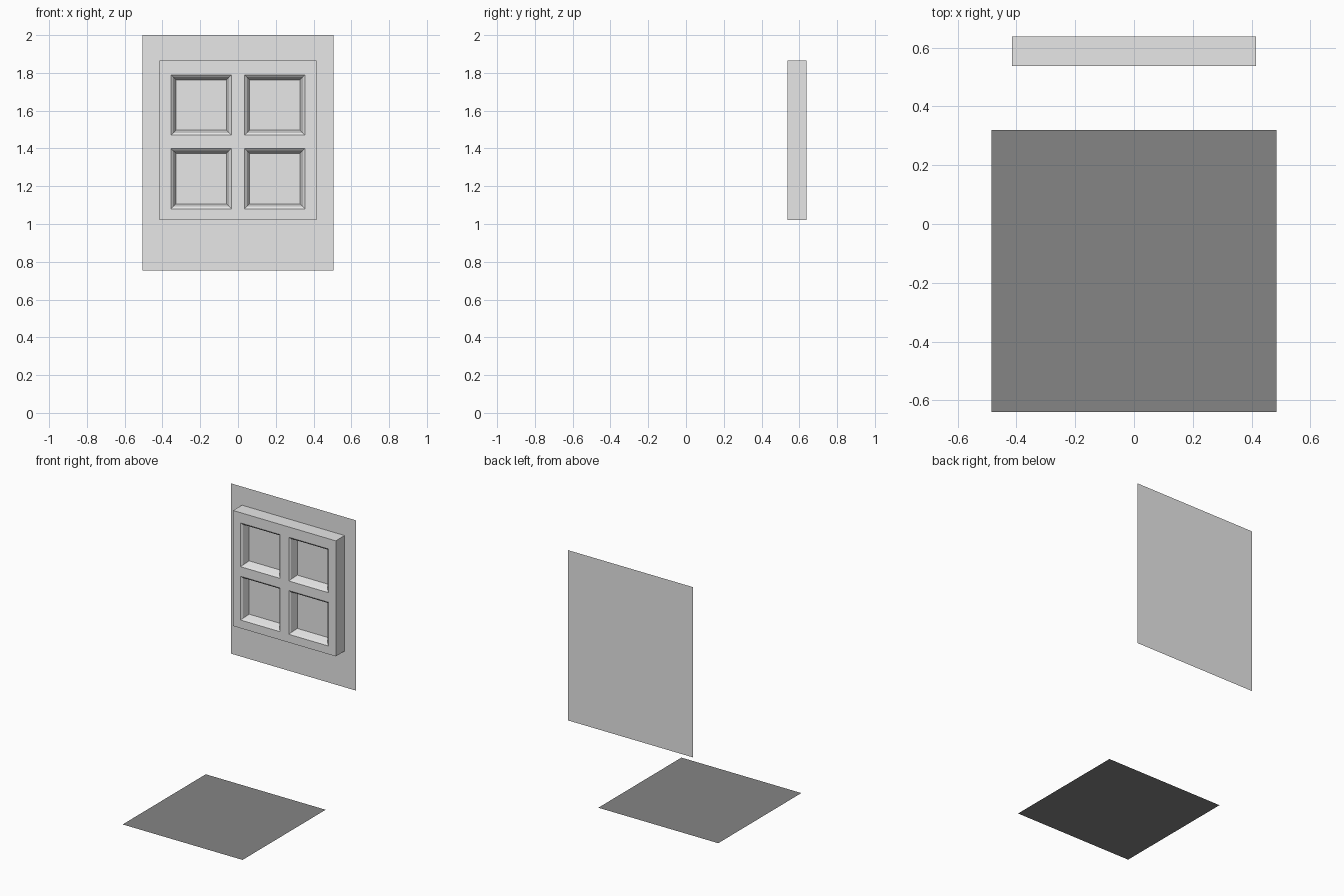
import bpy
import bmesh

cube = bpy.data.objects.get("Cube")
if cube:
    bpy.data.objects.remove(cube, do_unlink=True)


def make_material(name, value):
    mat = bpy.data.materials.new(name)
    colour = (value, value, value, 1)
    mat.diffuse_color = colour
    mat.use_nodes = True
    mat.node_tree.nodes["Principled BSDF"].inputs["Base Color"].default_value = colour
    return mat


def make_object(name, bm, mat):
    mesh = bpy.data.meshes.new(name)
    bm.to_mesh(mesh)
    bm.free()
    mesh.materials.append(mat)
    obj = bpy.data.objects.new(name, mesh)
    bpy.context.collection.objects.link(obj)
    return obj


def make_sheet(name, corners, mat):
    bm = bmesh.new()
    bm.faces.new([bm.verts.new(c) for c in corners])
    return make_object(name, bm, mat)


light_grey = make_material("light grey", 0.8)
dark_grey = make_material("dark grey", 0.235)

# Floor sheet
make_sheet("floor", [(-0.485, -0.64, 0), (0.485, -0.64, 0),
                     (0.485, 0.32, 0), (-0.485, 0.32, 0)], dark_grey)

# Wall sheet behind the window
WALL_Y = 0.64
make_sheet("wall", [(-0.505, WALL_Y, 0.755), (0.505, WALL_Y, 0.755),
                    (0.505, WALL_Y, 2), (-0.505, WALL_Y, 2)], light_grey)

# Window front: a grid whose odd cells are the four panes
FRONT_Y = 0.537
xs = [-0.415, -0.355, -0.035, 0.035, 0.355, 0.415]
zs = [1.02, 1.08, 1.40, 1.47, 1.79, 1.865]
bm = bmesh.new()
verts = [[bm.verts.new((x, FRONT_Y, z)) for z in zs] for x in xs]
panes = []
for i in range(len(xs) - 1):
    for j in range(len(zs) - 1):
        face = bm.faces.new([verts[i][j], verts[i + 1][j],
                             verts[i + 1][j + 1], verts[i][j + 1]])
        if i % 2 and j % 2:
            panes.append(face)
bm.normal_update()
rim = [e for e in bm.edges if e.is_boundary]

# Recessed panes: a small chamfer, then a deeper sloped reveal
for thickness, depth in ((0.012, -0.01), (0.015, -0.05)):
    bmesh.ops.inset_individual(bm, faces=panes, thickness=thickness,
                               depth=depth, use_even_offset=True)

# Outer sides running back to the wall
sides = bmesh.ops.extrude_edge_only(bm, edges=rim)["geom"]
for v in sides:
    if isinstance(v, bmesh.types.BMVert):
        v.co.y = WALL_Y - 0.001
bmesh.ops.recalc_face_normals(bm, faces=bm.faces)
bmesh.ops.dissolve_limit(bm, angle_limit=0.01, verts=bm.verts, edges=bm.edges)
make_object("window_frame", bm, light_grey)
